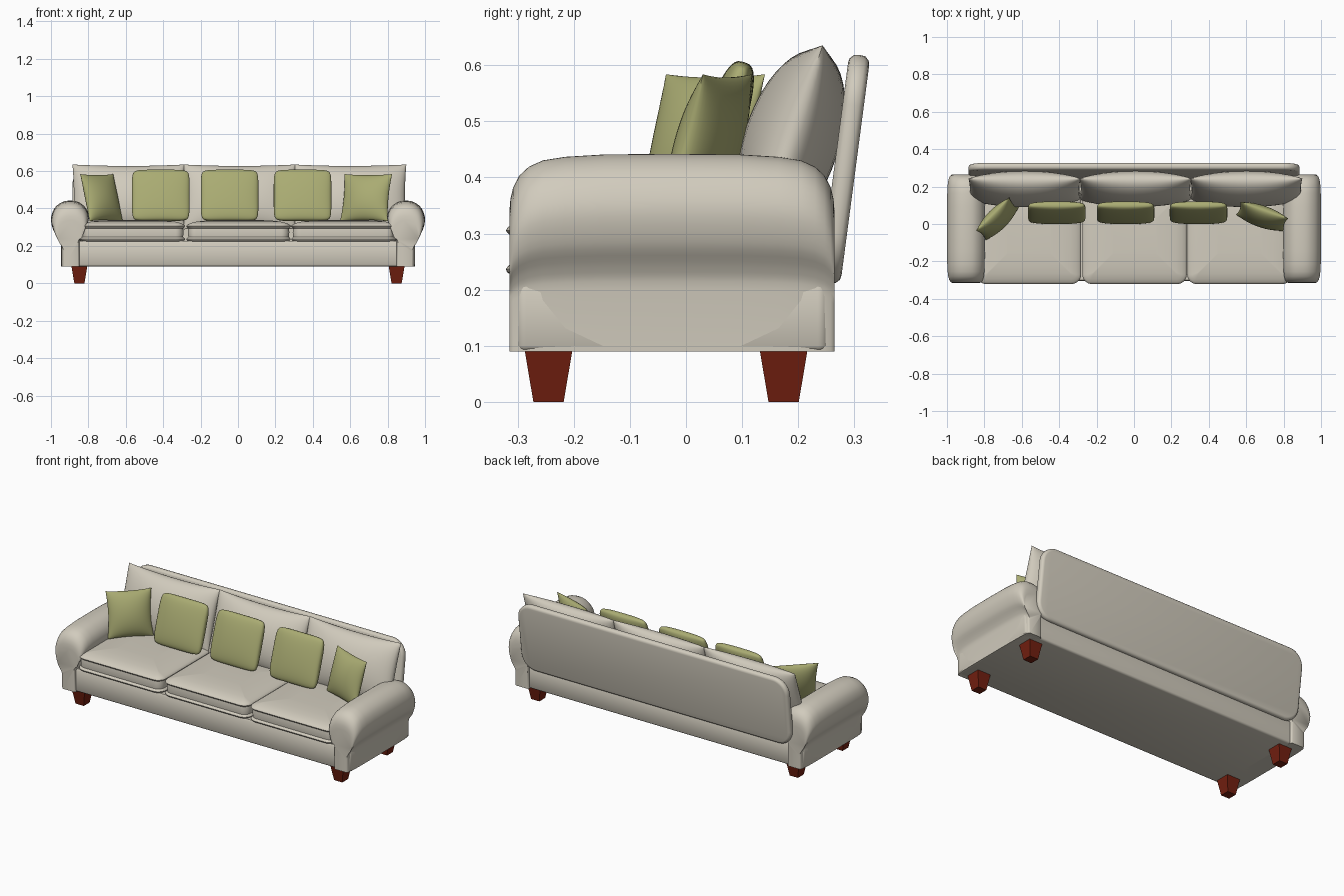
import bpy, bmesh, math
from mathutils import Vector

if "Cube" in bpy.data.objects:
    bpy.data.objects.remove(bpy.data.objects["Cube"])


def material(name, rgb):
    m = bpy.data.materials.new(name)
    m.diffuse_color = (*rgb, 1)
    m.use_nodes = True
    m.node_tree.nodes["Principled BSDF"].inputs["Base Color"].default_value = m.diffuse_color
    return m


CREAM = material("cream fabric", (0.64, 0.60, 0.51))
GREEN = material("olive green fabric", (0.40, 0.41, 0.17))
WOOD = material("red brown wood", (0.17, 0.014, 0.005))


def finish(bm, name, mat, loc=(0, 0, 0), rot=(0, 0, 0)):
    bmesh.ops.recalc_face_normals(bm, faces=bm.faces)
    me = bpy.data.meshes.new(name)
    bm.to_mesh(me)
    bm.free()
    me.materials.append(mat)
    ob = bpy.data.objects.new(name, me)
    ob.location, ob.rotation_euler = loc, rot
    bpy.context.collection.objects.link(ob)
    return ob


def loft(name, sections, mat, loc=(0, 0, 0), rot=(0, 0, 0)):
    """Skin closed sections of equal point count and cap both ends."""
    bm = bmesh.new()
    rings = [[bm.verts.new(p) for p in s] for s in sections]
    n = len(rings[0])
    for a, b in zip(rings, rings[1:]):
        for i in range(n):
            j = (i + 1) % n
            bm.faces.new((a[i], a[j], b[j], b[i]))
    bm.faces.new(rings[0])
    bm.faces.new(rings[-1])
    return finish(bm, name, mat, loc, rot)


def rrect(w, d, r, z, inset=0, n=8):
    """Rounded rectangle section at height z."""
    hw, hd, r = w / 2 - inset, d / 2 - inset, max(r - inset, 0.004)
    pts = []
    for k, (sx, sy) in enumerate(((1, 1), (-1, 1), (-1, -1), (1, -1))):
        for i in range(n + 1):
            a = (k + i / n) * math.pi / 2
            pts.append((sx * (hw - r) + r * math.cos(a),
                        sy * (hd - r) + r * math.sin(a), z))
    return pts


def pillow(name, w, h, t, mat, loc, lean, turn=0, px=0, pz=0, power=0.5, rounded=False, n=22):
    """Stuffed cushion: two bulging grids sharing one rim."""
    bm = bmesh.new()
    g = [math.sin(math.pi / 2 * (2 * i / n - 1)) for i in range(n + 1)]
    k = 1 / 13 if rounded else 0
    sides = []
    for side in (-1, 1):
        grid = {}
        for i, u in enumerate(g):
            for j, v in enumerate(g):
                rim = i in (0, n) or j in (0, n)
                if rim and sides:
                    grid[i, j] = sides[0][i, j]
                    continue
                c = 1 - k * (u * v) ** 6
                x = u * c * (1 - px * (1 - v * v))
                z = v * c * (1 - pz * (1 - u * u))
                y = 0 if rim else side * ((1 - u * u) * (1 - v * v)) ** power
                grid[i, j] = bm.verts.new((x * w / 2, y * t / 2, z * h / 2))
        for i in range(n):
            for j in range(n):
                bm.faces.new((grid[i, j], grid[i + 1, j], grid[i + 1, j + 1], grid[i, j + 1]))
        sides.append(grid)
    return finish(bm, name, mat, loc, (-math.radians(lean), 0, math.radians(turn)))


# Base frame
loft("base", [rrect(1.89, 0.56, 0.02, z, i) for z, i in
              ((0.09, 0.012), (0.093, 0.004), (0.10, 0), (0.215, 0), (0.225, 0.006))],
     CREAM, (0, -0.025, 0))

# Rolled arms: smoothed profile swept front to back, tapering at both ends
ctrl = [(0.84, 0.09), (0.945, 0.09), (0.947, 0.20), (0.96, 0.24), (0.988, 0.285), (1.0, 0.345),
        (0.982, 0.40), (0.945, 0.432), (0.90, 0.442), (0.85, 0.433), (0.812, 0.40),
        (0.797, 0.355), (0.81, 0.31), (0.84, 0.27)]
profile = []
for i, p1 in enumerate(ctrl):
    p0, p2, p3 = (Vector(ctrl[(i + k) % len(ctrl)]) for k in (-1, 1, 2))
    p1 = Vector(p1)
    if i in (0, 1, len(ctrl) - 1):          # straight lower part
        profile.append(p1)
        continue
    for s in range(4):
        t = s / 4
        profile.append(0.5 * (2 * p1 + (p2 - p0) * t + (2 * p0 - 5 * p1 + 4 * p2 - p3) * t * t
                              + (3 * p1 - p0 - 3 * p2 + p3) * t ** 3))
half = [(0.290, 0.70), (0.288, 0.77), (0.283, 0.83), (0.272, 0.89), (0.255, 0.935),
        (0.23, 0.967), (0.19, 0.985), (0.12, 0.997)]
stations = [(-y, s) for y, s in half] + [(0, 1)] + half[::-1]
for side, label in ((-1, "left"), (1, "right")):
    loft(label + "_arm",
         [[(side * (0.895 + (p.x - 0.895) * s), y - 0.025, 0.09 + (p.y - 0.09) * s)
           for p in profile] for y, s in stations], CREAM)

# Tilted back panel with round corners
loft("back_panel", [rrect(1.77, 0.41, 0.09, z, i) for z, i in
                    ((-0.019, 0.016), (-0.017, 0.008), (-0.01, 0.001), (0, 0),
                     (0.01, 0.001), (0.017, 0.008), (0.019, 0.016))],
     CREAM, (0, 0.283, 0.415), (math.radians(90 - 7.5), 0, 0))

# Seat cushions with piping along the upper and lower edges
rings = ((0.22, 0.03), (0.226, 0.008), (0.231, 0.0), (0.237, -0.002), (0.243, 0.003),
         (0.248, 0.009), (0.272, 0.006), (0.294, 0.009), (0.299, 0.003), (0.305, -0.002),
         (0.311, 0.001), (0.316, 0.009), (0.323, 0.025), (0.330, 0.055), (0.335, 0.10),
         (0.338, 0.16))
for i, x in enumerate((-0.562, 0.003, 0.564)):
    loft("seat_cushion_%d" % (i + 1), [rrect(0.555, 0.51, 0.05, z, s) for z, s in rings],
         CREAM, (x, -0.064, 0))

# Back cushions
for i, x in enumerate((-0.585, 0.008, 0.60)):
    pillow("back_cushion_%d" % (i + 1), 0.60, 0.365, 0.17, CREAM, (x, 0.187, 0.462), 18,
           px=0.025, pz=0.06)

# Throw pillows: three round-cornered in the middle, two pointed at the ends
for i, x in enumerate((-0.413, -0.045, 0.345)):
    pillow("middle_pillow_%d" % (i + 1), 0.308, 0.285, 0.075, GREEN, (x, 0.06, 0.47), 18,
           power=0.32, rounded=True)
pillow("left_pillow", 0.25, 0.262, 0.10, GREEN, (-0.73, 0.027, 0.458), 16, 45, 0.07, 0.05, 0.55)
pillow("right_pillow", 0.27, 0.262, 0.10, GREEN, (0.685, 0.04, 0.458), 16, -19, 0.07, 0.05, 0.55)

# Tapered legs
for x in (-0.848, 0.848):
    for y, label in ((-0.245, "front_leg"), (0.174, "back_leg")):
        loft(("left_" if x < 0 else "right_") + label,
             [[(sx * r, sy * r, z) for sx, sy in ((1, 1), (-1, 1), (-1, -1), (1, -1))]
              for z, r in ((0, 0.027), (0.095, 0.043))], WOOD, (x, y, 0))

# Smooth upholstery, sharp legs
for ob in bpy.data.objects:
    ob.select_set(True)
    bpy.context.view_layer.objects.active = ob
bpy.ops.object.shade_smooth_by_angle(angle=math.radians(50))
